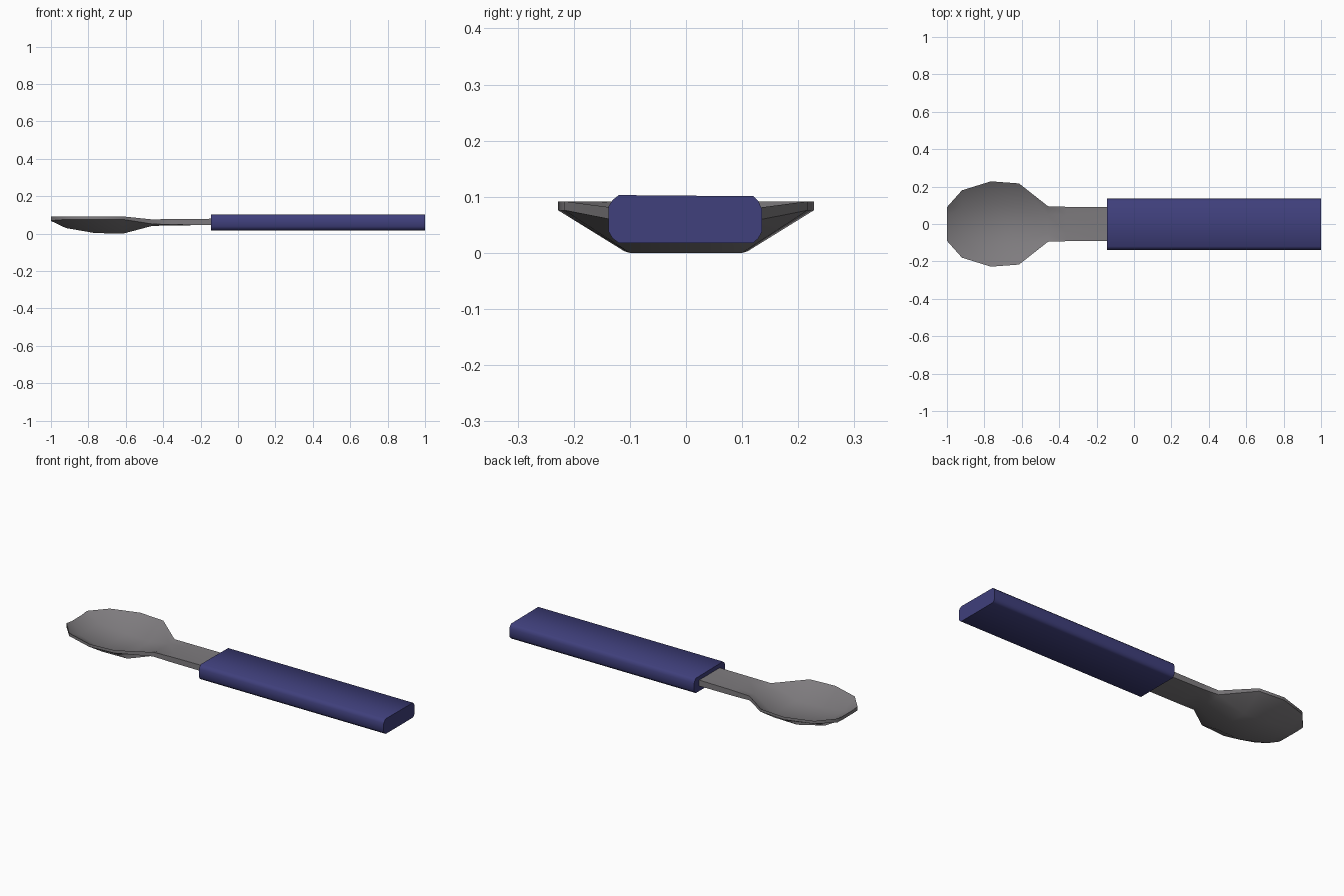
import bpy, bmesh

if "Cube" in bpy.data.objects:
    bpy.data.objects.remove(bpy.data.objects["Cube"])


def material(name, rgb):
    m = bpy.data.materials.new(name)
    m.diffuse_color = (*rgb, 1.0)
    m.use_nodes = True
    m.node_tree.nodes["Principled BSDF"].inputs["Base Color"].default_value = m.diffuse_color
    return m


def loft(name, rings, mat, angle):
    """Skin a list of equal-length closed rings and cap both ends."""
    bm = bmesh.new()
    loops = [[bm.verts.new(p) for p in ring] for ring in rings]
    n = len(loops[0])
    for a, b in zip(loops, loops[1:]):
        for i in range(n):
            j = (i + 1) % n
            bm.faces.new((a[i], a[j], b[j], b[i]))
    bm.faces.new(loops[0][::-1])
    bm.faces.new(loops[-1])
    bmesh.ops.remove_doubles(bm, verts=bm.verts, dist=0.0005)
    bmesh.ops.recalc_face_normals(bm, faces=bm.faces)
    me = bpy.data.meshes.new(name)
    bm.to_mesh(me)
    bm.free()
    me.materials.append(mat)
    ob = bpy.data.objects.new(name, me)
    bpy.context.collection.objects.link(ob)
    bpy.ops.object.select_all(action='DESELECT')
    ob.select_set(True)
    bpy.context.view_layer.objects.active = ob
    bpy.ops.object.shade_smooth_by_angle(angle=angle)
    return ob


steel = material("grey_steel", (0.21, 0.20, 0.21))
blue = material("navy_plastic", (0.05, 0.05, 0.20))

# Bowl and neck: x, half width, floor half width, rim top, inner floor, rim underside, outer floor
stations = [
    (-1.0, 0.09, 0.045, 0.092, 0.086, 0.070, 0.068),
    (-0.92, 0.18, 0.085, 0.092, 0.046, 0.076, 0.030),
    (-0.765, 0.228, 0.11, 0.092, 0.018, 0.076, 0.003),
    (-0.615, 0.217, 0.10, 0.092, 0.018, 0.076, 0.0),
    (-0.46, 0.095, 0.05, 0.076, 0.068, 0.052, 0.041),
    (-0.36, 0.092, 0.05, 0.078, 0.076, 0.048, 0.044),
    (-0.10, 0.09, 0.05, 0.080, 0.080, 0.046, 0.046),
]
rings = []
for x, w, b, zt, zi, zr, zb in stations:
    half = [(w, zt), (b, zi)]
    under = [(b, zb), (w, zr)]
    ring = [(x, y, z) for y, z in half]
    ring += [(x, -y, z) for y, z in reversed(half)]
    ring += [(x, -y, z) for y, z in reversed(under)]
    ring += [(x, y, z) for y, z in under]
    rings.append(ring)
loft("spoon_bowl_and_neck", rings, steel, 0.8)

# Chamfered handle grip
profile = [(-0.12, 0.103), (0.12, 0.101), (0.129, 0.092), (0.135, 0.079),
           (0.135, 0.037), (0.129, 0.026), (0.12, 0.018), (-0.12, 0.018),
           (-0.131, 0.026), (-0.138, 0.038), (-0.138, 0.083), (-0.131, 0.094)]
loft("handle_grip", [[(x, y, z) for y, z in profile] for x in (-0.145, 1.0)], blue, 0.9)
